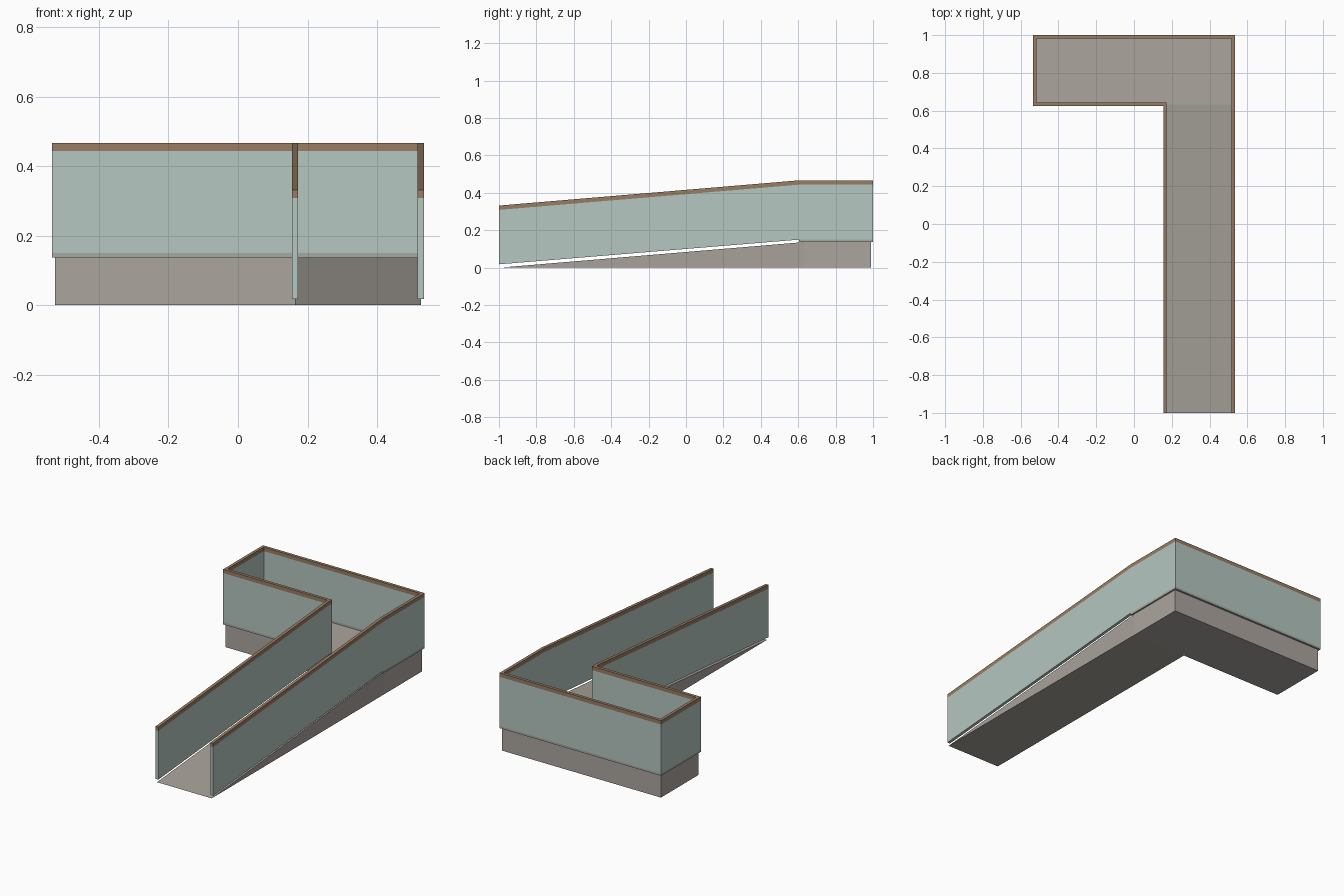
import bpy, bmesh

if "Cube" in bpy.data.objects:
    bpy.data.objects.remove(bpy.data.objects["Cube"])


def material(name, r, g, b):
    m = bpy.data.materials.new(name)
    lin = [((c / 255 + 0.055) / 1.055) ** 2.4 for c in (r, g, b)]
    m.diffuse_color = (*lin, 1)
    m.use_nodes = True
    m.node_tree.nodes["Principled BSDF"].inputs["Base Color"].default_value = m.diffuse_color
    return m


PANEL = material("pale green panel", 181, 199, 193)
RAIL = material("brown wood", 152, 124, 99)
STONE = material("warm grey floor", 172, 165, 159)
RAMP = material("ramp grey", 167, 162, 154)
CURB = material("greenish grey curb", 165, 170, 162)


def prism(name, points, vec, mat):
    """Extrude a closed outline along vec."""
    bm = bmesh.new()
    face = bm.faces.new([bm.verts.new(p) for p in points])
    res = bmesh.ops.extrude_face_region(bm, geom=[face])
    verts = [v for v in res["geom"] if isinstance(v, bmesh.types.BMVert)]
    bmesh.ops.translate(bm, vec=vec, verts=verts)
    bmesh.ops.recalc_face_normals(bm, faces=bm.faces)
    me = bpy.data.meshes.new(name)
    bm.to_mesh(me)
    bm.free()
    me.materials.append(mat)
    ob = bpy.data.objects.new(name, me)
    bpy.context.collection.objects.link(ob)
    return ob


def box(name, x0, x1, y0, y1, z0, z1, mat):
    prism(name, [(x0, y0, z0), (x1, y0, z0), (x1, y1, z0), (x0, y1, z0)],
          (0, 0, z1 - z0), mat)


T = 0.018                      # wall thickness
FLOOR, LIP, CAP, TOP = 0.137, 0.15, 0.444, 0.467
X0, X1, XR = -0.535, 0.535, 0.155
YF, YK = 0.624, 0.605          # landing front, slope break

# Solid landing and sloped ramp
box("landing_base", X0 + T / 2, X1 - T / 2, YF + T / 2, 0.988, 0, FLOOR, STONE)
prism("ramp_base", [(XR + T / 2, -1, 0), (XR + T / 2, YF + T / 2, 0),
                    (XR + T / 2, YF + T / 2, FLOOR)],
      (X1 - XR - T, 0, 0), RAMP)

# Landing walls: curb, panel and top rail stacked
walls = {
    "back": (X0, X1, 1 - T, 1),
    "left": (X0, X0 + T, YF + T, 1 - T),
    "front": (X0, XR, YF, YF + T),
    "right": (X1 - T, X1, YK, 1 - T),
}
for side, (a, b, c, d) in walls.items():
    box(side + "_curb", a, b, c, d, FLOOR, LIP, CURB)
    box(side + "_panel", a, b, c, d, LIP, CAP, PANEL)
    box(side + "_rail", a, b, c, d, CAP, TOP, RAIL)

# Sloped ramp walls, flattening out where they meet the landing
for side, x, end in (("inner", XR, YF + T), ("outer", X1 - T, YK)):
    def strip(name, low, high, mat):
        (l0, l1), (h0, h1) = low, high
        pts = [(x, -1, l0), (x, YK, l1), (x, YK, h1), (x, -1, h0)]
        if end > YK:
            pts[2:2] = [(x, end, l1), (x, end, h1)]
        prism(name, pts, (T, 0, 0), mat)
    strip(side + "_ramp_panel", (0.018, LIP), (0.309, CAP), PANEL)
    strip(side + "_ramp_rail", (0.309, CAP), (0.332, TOP), RAIL)
